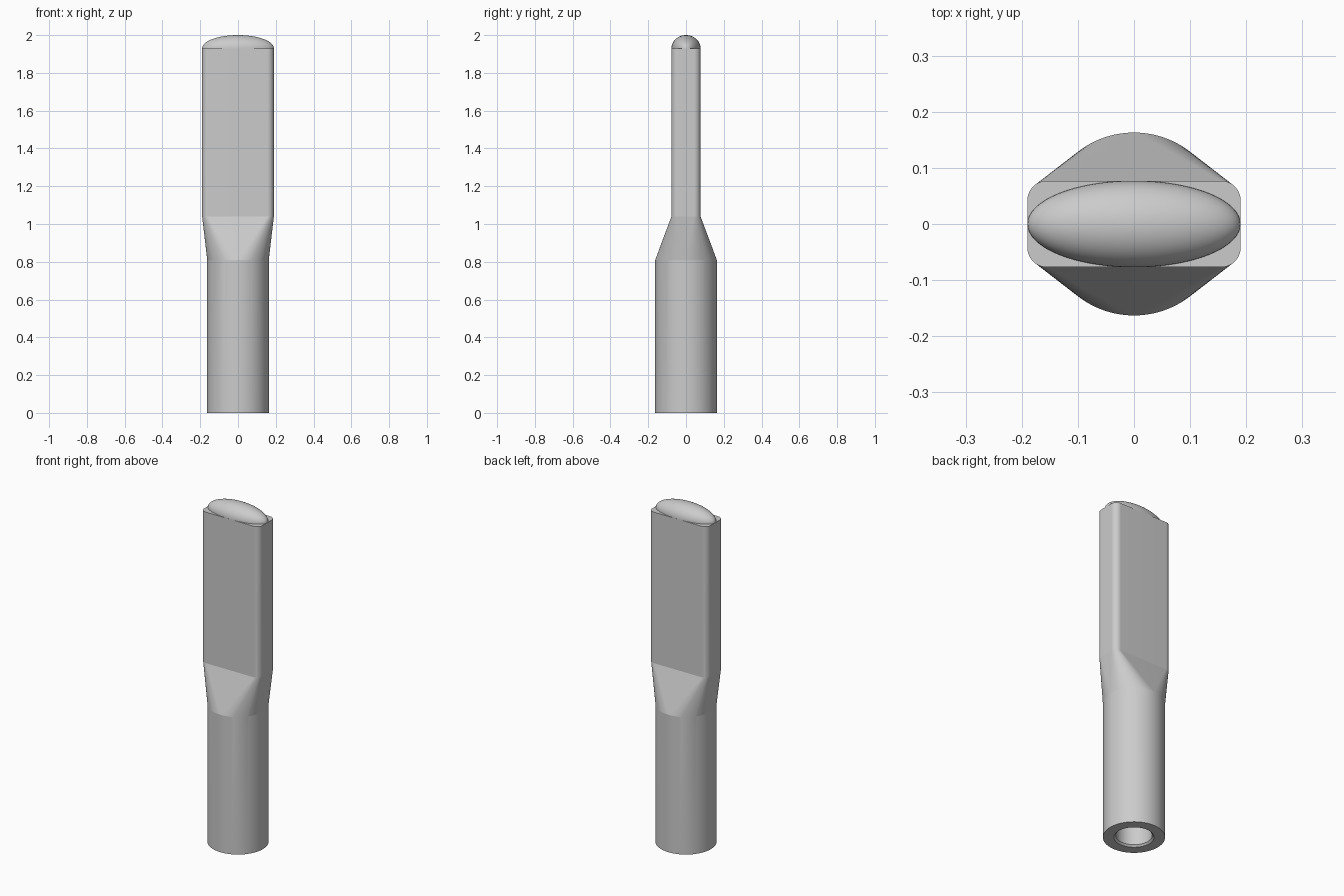
import bpy
import bmesh
import math

cube = bpy.data.objects.get("Cube")
if cube:
    bpy.data.objects.remove(cube, do_unlink=True)

STEPS = 24                      # segments per quarter turn
HALF_W, HALF_D, CORNER = 0.19, 0.077, 0.035
TUBE_R, BORE_R = 0.163, 0.095
SHOULDER_LOW, SHOULDER_HIGH, BLADE_TOP, TOP = 0.81, 1.04, 1.93, 2.0

grey = bpy.data.materials.new("plain grey")
grey.use_nodes = True
colour = (0.6, 0.6, 0.6, 1)
grey.diffuse_color = colour
grey.node_tree.nodes["Principled BSDF"].inputs["Base Color"].default_value = colour


def section(z, radius, cx=0.0, cy=0.0):
    """Four quarter arcs, with centres moved out by cx and cy."""
    points = []
    for quarter, (sx, sy) in enumerate([(1, 1), (-1, 1), (-1, -1), (1, -1)]):
        for i in range(STEPS + 1):
            a = (quarter + i / STEPS) * math.pi / 2
            points.append((sx * cx + radius * math.cos(a),
                           sy * cy + radius * math.sin(a), z))
    return points


def finish(name, bm):
    bmesh.ops.remove_doubles(bm, verts=bm.verts, dist=1e-5)
    bmesh.ops.recalc_face_normals(bm, faces=bm.faces)
    mesh = bpy.data.meshes.new(name)
    bm.to_mesh(mesh)
    bm.free()
    mesh.materials.append(grey)
    obj = bpy.data.objects.new(name, mesh)
    bpy.context.collection.objects.link(obj)
    bpy.ops.object.select_all(action="DESELECT")
    obj.select_set(True)
    bpy.context.view_layer.objects.active = obj
    return obj


# Hollow round handle, tapering into the flat rounded blade
cx, cy = HALF_W - CORNER, HALF_D - CORNER
sections = [
    section(SHOULDER_LOW, BORE_R),
    section(0.01, BORE_R),
    section(0, BORE_R + 0.01),
    section(0, TUBE_R),
    section(SHOULDER_LOW, TUBE_R),
    section(SHOULDER_HIGH, CORNER, cx, cy),
    section(BLADE_TOP, CORNER, cx, cy),
]
bm = bmesh.new()
rings = [[bm.verts.new(p) for p in s] for s in sections]
for low, high in zip(rings, rings[1:]):
    for i in range(len(low)):
        j = (i + 1) % len(low)
        bm.faces.new((low[i], low[j], high[j], high[i]))
bm.faces.new(rings[0])
bm.faces.new(rings[-1])
finish("handle_and_blade", bm)
bpy.ops.object.shade_smooth_by_angle(angle=math.radians(5))

# Domed elliptical cap on the blade end
bm = bmesh.new()
bmesh.ops.create_uvsphere(bm, u_segments=64, v_segments=32, radius=1)
bmesh.ops.bisect_plane(bm, geom=bm.verts[:] + bm.edges[:] + bm.faces[:],
                       plane_co=(0, 0, 0), plane_no=(0, 0, 1), clear_inner=True)
bmesh.ops.scale(bm, vec=(HALF_W, HALF_D, TOP - BLADE_TOP), verts=bm.verts)
bmesh.ops.translate(bm, vec=(0, 0, BLADE_TOP), verts=bm.verts)
finish("end_dome", bm)
bpy.ops.object.shade_smooth()
